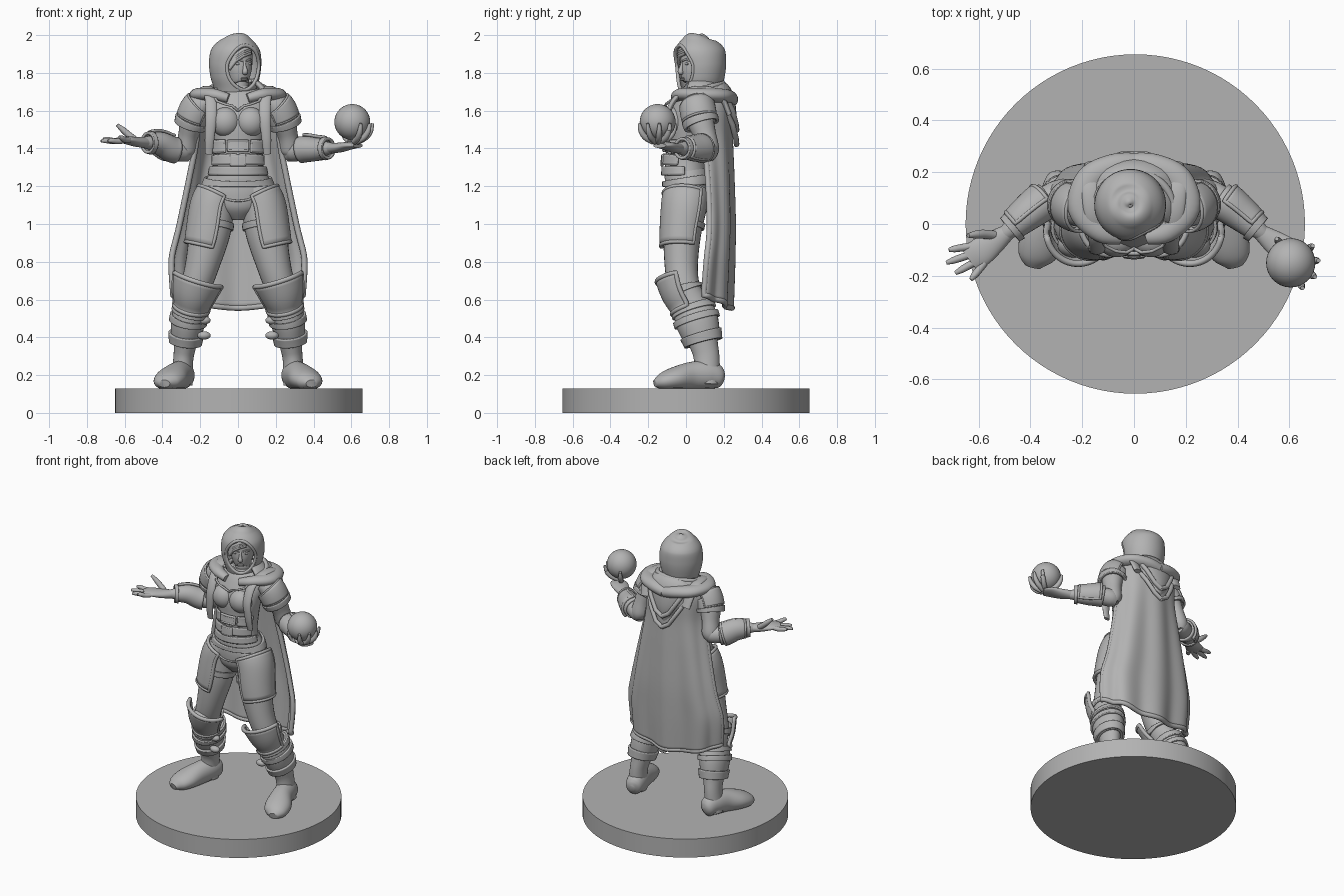
import bpy, bmesh
from math import sin, cos, radians, sqrt, pi
from mathutils import Vector, Matrix

cube = bpy.data.objects.get("Cube")
if cube:
    bpy.data.objects.remove(cube, do_unlink=True)

grey = bpy.data.materials.new("plain grey")
grey.use_nodes = True
grey.diffuse_color = (0.45, 0.45, 0.45, 1)
grey.node_tree.nodes["Principled BSDF"].inputs["Base Color"].default_value = (0.45, 0.45, 0.45, 1)
FRONT, UP = (0, -1, 0), (0, 0, 1)
LEFT, RIGHT, BOTH = 1, -1, 0


def add(name, data):
    ob = bpy.data.objects.new(name, data)
    bpy.context.scene.collection.objects.link(ob)
    data.materials.append(grey)
    return ob


def finish(name, bm, side=LEFT, thick=0):
    bmesh.ops.recalc_face_normals(bm, faces=bm.faces)
    me = bpy.data.meshes.new(name)
    bm.to_mesh(me)
    bm.free()
    me.shade_smooth()
    me.set_sharp_from_angle(angle=radians(45))
    ob = add(name, me)
    if thick:
        mod = ob.modifiers.new("thickness", 'SOLIDIFY')
        mod.thickness, mod.offset = thick, 0
    if side == BOTH:
        ob.modifiers.new("mirror", 'MIRROR').use_mirror_merge = False
    return ob


def surf(stations, ref=FRONT):
    """Smooth loft through (x, y, z, side radius, ref radius) stations."""
    st, ref = [Vector(s) for s in stations], Vector(ref)
    n = len(st) - 1

    def at(u):
        u = min(max(u, 0), n)
        i = min(int(u), n - 1)
        t = u - i
        p0, p1, p2, p3 = st[max(i - 1, 0)], st[i], st[i + 1], st[min(i + 2, n)]
        return (p1 + (p2 - p0) * (t / 2) + (p0 * 2 - p1 * 5 + p2 * 4 - p3) * (t * t / 2)
                + (p1 * 3 - p0 - p2 * 3 + p3) * (t ** 3 / 2))

    def f(u, a, off=0):
        c = at(u)
        d = Vector((at(u + .02) - at(u - .02))[:3])
        across = d.cross(ref).normalized()
        fwd = across.cross(d).normalized()
        a = radians(a)
        return (Vector(c[:3]) + across * cos(a) * (max(c[3], .002) + off)
                + fwd * sin(a) * (max(c[4], .002) + off))
    f.n = n
    return f


def cord(name, pts, r, side=LEFT, cyclic=False):
    cu = bpy.data.curves.new(name, 'CURVE')
    cu.dimensions, cu.bevel_depth, cu.bevel_resolution = '3D', r, 2
    cu.use_fill_caps = True
    for s in ([1, -1] if side == BOTH else [side]):
        sp = cu.splines.new('POLY')
        sp.points.add(len(pts) - 1)
        for p, q in zip(sp.points, pts):
            p.co = (s * q[0], q[1], q[2], 1)
        sp.use_cyclic_u = cyclic
    return add(name, cu)


def build(name, f, u=None, a=(0, 360), off=0, thick=0, rim=0, side=LEFT, fix=None, nu=0, na=28):
    """Closed body, or a plate of given thickness, over a part of a loft."""
    u = u or (0, f.n)
    nu = nu or max(8, int((u[1] - u[0]) * 6))

    def point(i, j):
        t = u[0] + (u[1] - u[0]) * i / nu
        a0, a1 = [k(t) if callable(k) else k for k in a]
        b = a0 + (a1 - a0) * j / na
        p = f(t, b, off(t, b) if callable(off) else off)
        return fix(p) if fix else p

    bm = bmesh.new()
    sx = -1 if side == RIGHT else 1
    pts = [[point(i, j) for j in range(na + 1)] for i in range(nu + 1)]
    vs = [[bm.verts.new((sx * p.x, p.y, p.z)) for p in row] for row in pts]
    for i in range(nu):
        for j in range(na):
            bm.faces.new((vs[i][j], vs[i][j + 1], vs[i + 1][j + 1], vs[i + 1][j]))
    bmesh.ops.remove_doubles(bm, verts=bm.verts, dist=1e-5)
    if not thick:
        bmesh.ops.holes_fill(bm, edges=[e for e in bm.edges if e.is_boundary], sides=0)
    finish(name, bm, side, thick)
    if rim:
        edge = ([r[0] for r in pts] + pts[-1][1:] + [r[-1] for r in pts[::-1]][1:] + pts[0][-2:0:-1])
        cord(name + "_rim", edge, rim, side, True)


def blob(name, loc, size, side=LEFT, fix=None):
    bm = bmesh.new()
    bmesh.ops.create_uvsphere(bm, u_segments=32, v_segments=20, radius=1,
                              matrix=Matrix.Translation(loc) @ Matrix.Diagonal((*size, 1)))
    for v in bm.verts:
        v.co = fix(v.co) if fix else v.co
    finish(name, bm, side)


# Base disc
bm = bmesh.new()
bmesh.ops.create_cone(bm, cap_ends=True, segments=96, radius1=.655, radius2=.655, depth=.13,
                      matrix=Matrix.Translation((.005, 0, .065)))
finish("base", bm)

# Legs, boots and leg armour
leg = surf([(.30, .11, .15, .06, .07), (.29, .11, .28, .053, .068), (.28, .095, .36, .06, .075),
            (.265, .06, .48, .075, .098), (.245, .03, .57, .072, .09), (.225, -.01, .66, .08, .085),
            (.19, -.025, .78, .09, .088), (.15, -.02, .95, .108, .1), (.125, 0, 1.1, .108, .112),
            (.09, .01, 1.18, .095, .11)])
build("leg", leg, side=BOTH)
foot = surf([(.28, .2, .18, .015, .02), (.285, .18, .185, .05, .055), (.295, .12, .2, .065, .075),
             (.32, .03, .195, .07, .075), (.355, -.06, .18, .085, .062), (.38, -.125, .165, .07, .045),
             (.39, -.165, .155, .03, .02)], UP)
build("foot", foot, side=BOTH, fix=lambda p: Vector((p.x, p.y, max(p.z, .13))))
build("gaiter", leg, (2.1, 3.9), off=.008, thick=.014, side=BOTH)
for k, u in enumerate([(2.1, 2.5), (3.0, 3.3), (3.55, 3.9)]):
    build(f"gaiter_band_{k}", leg, u, (-20, 340), off=.02, thick=.014, side=BOTH)
for z in (.41, .49):
    blob("gaiter_buckle", (.18, .0, z), (.035, .025, .022), BOTH)
build("knee_pad", leg, (3.9, 5.45), (15, 165), off=lambda u, a: .022 + .022 * max(0, u - 4.2), thick=.014,
      rim=.013, side=BOTH)
blob("knee_boss", (.232, -.075, .64), (.065, .055, .062), BOTH)
build("knee_strap", leg, (4.7, 5.0), off=.012, thick=.012, side=BOTH)
build("thigh_plate", leg, (6.6, lambda: 0)[:1] + (8.5,), (-35, 105), off=.014, thick=.012, rim=.011, side=BOTH)
build("thigh_strap", leg, (7.2, 7.4), off=.006, thick=.01, side=BOTH)

# Hips and belt
hips = surf([(0, .01, 1.02, .045, .06), (0, .01, 1.08, .14, .11), (0, .01, 1.15, .185, .122),
             (0, .01, 1.21, .178, .122), (0, 0, 1.28, .145, .115)])
build("hips", hips)
build("belt", hips, (2.9, 3.45), off=.008, thick=.014)
cord("hip_seam", [hips(2.7 - 1.1 * sin(radians(a)) ** 2, a, .002) for a in range(0, 181, 6)], .006)

# Torso with laced corset
torso = surf([(0, 0, 1.24, .148, .115), (0, 0, 1.33, .133, .11), (0, .01, 1.43, .138, .11),
              (0, .01, 1.53, .158, .112), (0, .03, 1.62, .17, .1), (0, .05, 1.69, .13, .08),
              (0, .05, 1.73, .06, .06)])
build("torso", torso)
blob("bust", (.066, -.062, 1.54), (.077, .066, .078), BOTH)
for k, (u, a) in enumerate([((.35, .7), (5, 175)), ((.85, 1.25), (22, 86)), ((1.4, 2.1), (22, 62))]):
    build(f"corset_plate_{k}", torso, u, a, off=.012, thick=.012, rim=.006, side=BOTH)
build("corset_centre", torso, (1.45, 2.05), (70, 110), off=.014, thick=.012, rim=.008)
build("corset_buckle", torso, (.8, 1.2), (76, 104), off=.018, thick=.012, rim=.007)
cord("neckline", [(.0, -.095, 1.6), (.03, -.11, 1.625), (.07, -.105, 1.635), (.11, -.085, 1.65),
                  (.13, -.05, 1.68)], .007, BOTH)
build("neck", surf([(.0, .05, 1.64, .06, .055), (.005, .05, 1.72, .052, .052), (.01, .05, 1.79, .05, .05)]))

# Upper arms with short banded sleeves
arm = surf([(.16, .05, 1.65, .05, .06), (.205, .06, 1.62, .07, .072), (.24, .075, 1.55, .068, .072),
            (.262, .1, 1.47, .054, .06), (.275, .12, 1.39, .055, .056), (.275, .125, 1.35, .03, .035)])
build("upper_arm", arm, side=BOTH)
build("sleeve", arm, (1.2, 2.3), off=.012, thick=.012, side=BOTH)
build("sleeve_band", arm, (2.0, 2.35), off=.02, thick=.014, side=BOTH)
build("shoulder_plate", arm, (.9, 1.9), (60, 250), off=.018, thick=.012, rim=.007, side=BOTH)

# Forearms and bracers
for side, word, z in ((LEFT, "left", 1.4), (RIGHT, "right", 1.43)):
    fore = surf([(.255, .13, 1.375, .04, .045), (.29, .115, 1.385, .056, .056), (.35, .08, 1.395, .056, .056),
                 (.41, .035, z - .005, .048, .048), (.47, -.015, z, .036, .036), (.5, -.04, z, .03, .028)], UP)
    build(word + "_forearm", fore, side=side)
    build(word + "_bracer", fore, (1.7, 4), off=.008, thick=.012, side=side)
    build(word + "_bracer_plate", fore, (2, 3.7), (95, 225), off=.022, thick=.012, rim=.009, side=side)
    build(word + "_cuff", fore, (3.8, 4.2), off=.016, thick=.016, side=side)
    hand = surf([(.485, -.03, z, .03, .027), (.54, -.07, z + .005, .046, .026), (.595, -.11, z + .015, .055, .02),
                 (.635, -.14, z + .015, .042, .012)], UP)
    build(word + "_palm", hand, side=side)


def finger(name, pts, side, r=.015):
    rs = [r, r, r * .9, r * .5]
    build(name, surf([(*p, q, q) for p, q in zip(pts, rs)], (.3, .2, 1)), side=side, na=12)


# Open right hand
for k, (y0, tip) in enumerate([(-.085, (.715, -.1, 1.45)), (-.11, (.725, -.15, 1.44)),
                               (-.135, (.69, -.19, 1.44)), (-.15, (.63, -.215, 1.46))]):
    a, b = Vector((.625 - k * .016, y0, 1.443)), Vector(tip)
    finger(f"right_finger_{k}", [a, a.lerp(b, .4) - Vector((0, 0, .004)), a.lerp(b, .75), b], RIGHT)
finger("right_thumb", [(.53, -.045, 1.435), (.57, -.04, 1.465), (.605, -.04, 1.495), (.64, -.045, 1.525)], RIGHT, .018)

# Orb cupped by the left hand
orb = Vector((.605, -.15, 1.54))
blob("orb", orb, (.095,) * 3)
for k, az in enumerate((-65, -30, 5, 38, 120)):
    finger(f"left_finger_{k}", [orb + .108 * Vector((cos(radians(az)) * sin(p), sin(radians(az)) * sin(p), -cos(p)))
                                for p in (.25, .7, 1.1, 1.5)], LEFT, .016)

# Head, turned a little to its left
turn = Matrix.Translation((-.015, .075, 0)) @ Matrix.Rotation(radians(27), 4, 'Z')
yaw = lambda p: turn @ Vector(p)
head = surf([(0, -.05, 1.715, .02, .03), (0, -.035, 1.735, .045, .065), (0, -.025, 1.79, .068, .086),
             (0, -.02, 1.85, .08, .09), (0, -.01, 1.92, .08, .09), (0, 0, 1.96, .05, .06)])
build("head", head, fix=yaw)
nose = surf([(0, -.108, 1.795, .012, .008), (0, -.116, 1.806, .015, .016), (0, -.11, 1.83, .009, .012),
             (0, -.1, 1.86, .008, .01)])
build("nose", nose, fix=yaw, na=12)
for s in (-1, 1):
    blob("eye", (s * .033, -.097, 1.848), (.015, .008, .007), fix=yaw)
    cord("brow", [yaw((s * x, y, z)) for x, y, z in ((.012, -.11, 1.863), (.035, -.103, 1.872),
                                                     (.055, -.088, 1.864))], .005)
    blob("lip", (0, -.107, 1.767 + s * .004), (.02, .009, .005), fix=yaw)
for k in range(4):
    cord("fringe", [yaw((x, y - .004, z - .01 * k)) for x, y, z in (
        (.035, -.1, 1.935), (-.01, -.112, 1.922), (-.05, -.098, 1.895), (-.075, -.07, 1.85))], .011)

# Hood with open front
hood = surf([(0, 0, 1.66, .09, .09), (0, 0, 1.72, .105, .108), (0, 0, 1.78, .124, .122), (0, 0, 1.85, .132, .13),
             (0, -.005, 1.92, .12, .128), (0, -.005, 1.97, .078, .086), (0, 0, 1.991, .034, .038),
             (0, 0, 1.995, .003, .003)])
gap = lambda u: 46 * sqrt(max(0, 1 - ((u - 2.65) / 1.8) ** 2))
build("hood", hood, a=(lambda u: 90 + gap(u), lambda u: 450 - gap(u)), thick=.014, fix=yaw, nu=70, na=40)
opening = [(2.65 - 1.8 * cos(t * pi / 24), t) for t in range(48)]
cord("hood_edge", [yaw(hood(u, 90 + (1 if t < 24 else -1) * gap(u))) for u, t in opening], .01, cyclic=True)

# Cape
cape = surf([(0, .10, .565, .33, .13), (0, .115, .8, .34, .125), (0, .13, 1.0, .3, .115), (0, .12, 1.25, .25, .12),
             (0, .10, 1.45, .215, .135), (0, .08, 1.62, .21, .16), (0, .06, 1.71, .15, .14)])


def hem(p):
    return Vector((p.x, p.y, p.z + .5 * p.x ** 2 * max(0, (.9 - p.z) / .34)))


build("cape", cape, a=(178, 362), off=lambda u, a: .014 * cos(radians(a * 8)) * (1 - u / 6), thick=.02, rim=.016,
      fix=hem, na=64)

# Shoulder cowl, straps and the folds hanging at the back
cowl = surf([(.05, -.05, 1.665, .03, .025), (.13, -.03, 1.685, .04, .032), (.2, .06, 1.685, .055, .036),
             (.17, .17, 1.68, .055, .038), (.08, .22, 1.67, .05, .04), (0, .225, 1.655, .05, .04)], UP)
build("cowl", cowl, side=BOTH)
build("mantle", surf([(0, .07, 1.6, .2, .13), (0, .07, 1.67, .2, .14), (0, .07, 1.71, .14, .12),
                      (-.005, .07, 1.75, .09, .085)]), a=(150, 390), thick=.02)
strap = surf([(.155, -.085, 1.37, .01, .02), (.15, -.1, 1.46, .014, .026), (.142, -.1, 1.57, .014, .03),
              (.145, -.05, 1.67, .014, .032), (.16, .05, 1.715, .015, .036), (.17, .17, 1.695, .015, .036),
              (.16, .23, 1.58, .014, .03)], (1, 0, 0))
build("cape_strap", strap, side=BOTH)
build("hood_drape", surf([(0, .2, 1.39, .015, .04), (0, .175, 1.47, .07, .085), (0, .16, 1.57, .14, .108),
                          (0, .14, 1.67, .17, .11), (0, .12, 1.7, .12, .08)]))
for k in range(2):
    cord("drape_fold", [(x, y, z + .075 * k) for x, y, z in ((.15, .2, 1.62), (.1, .245, 1.53), (.05, .265, 1.45),
                                                             (0, .268, 1.42))], .015, BOTH)
